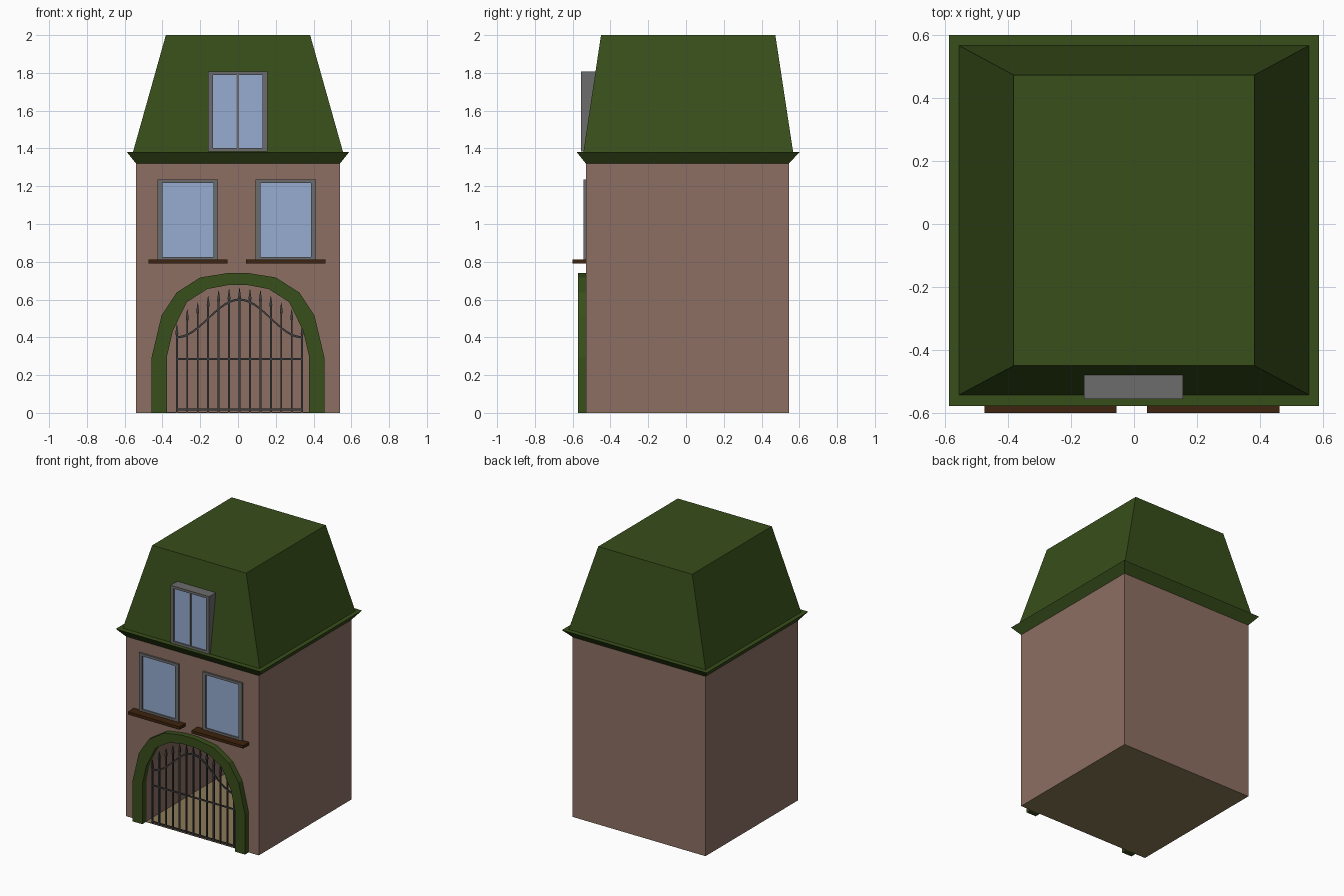
import bpy, bmesh, math

if "Cube" in bpy.data.objects:
    bpy.data.objects.remove(bpy.data.objects["Cube"])


def material(name, rgb):
    # picked 8-bit display colour to linear
    m = bpy.data.materials.new(name)
    m.diffuse_color = [(c / 255 / 12.92 if c < 11 else ((c / 255 + 0.055) / 1.055) ** 2.4)
                       for c in rgb] + [1]
    m.use_nodes = True
    m.node_tree.nodes["Principled BSDF"].inputs["Base Color"].default_value = m.diffuse_color
    return m


WALL = material("wall_brown", (141, 111, 99))
GREEN = material("dark_green", (56, 78, 26))
FLOOR = material("floor_tan", (140, 122, 88))
STONE = material("frame_grey", (108, 108, 108))
GLASS = material("glass_blue", (150, 172, 208))
WOOD = material("sill_wood", (62, 36, 14))
IRON = material("gate_iron", (62, 62, 64))


def finish(name, bm, mat):
    bmesh.ops.recalc_face_normals(bm, faces=bm.faces)
    me = bpy.data.meshes.new(name)
    bm.to_mesh(me)
    bm.free()
    ob = bpy.data.objects.new(name, me)
    bpy.context.collection.objects.link(ob)
    if mat:
        me.materials.append(mat)
    return ob


def loft(bm, rings):
    """Closed skin through rings with equal point counts, capped at both ends."""
    loops = [[bm.verts.new(p) for p in r] for r in rings]
    for a, b in zip(loops, loops[1:]):
        for i in range(len(a)):
            j = (i + 1) % len(a)
            bm.faces.new((a[i], a[j], b[j], b[i]))
    bm.faces.new(loops[0])
    bm.faces.new(loops[-1])


def rect(x0, x1, y0, y1, z):
    return [(x0, y0, z), (x1, y0, z), (x1, y1, z), (x0, y1, z)]


def boxes(name, bounds, mat):
    bm = bmesh.new()
    for x0, x1, y0, y1, z0, z1 in bounds:
        loft(bm, [rect(x0, x1, y0, y1, z0), rect(x0, x1, y0, y1, z1)])
    return finish(name, bm, mat)


def prism(name, profile, y0, y1, mat):
    bm = bmesh.new()
    loft(bm, [[(x, y, z) for x, z in profile] for y in (y0, y1)])
    return finish(name, bm, mat)


def window(name, x0, x1, z0, z1, front, back, glass_y, t, mullion=False):
    bars = [(x0, x0 + t, front, back, z0, z1), (x1 - t, x1, front, back, z0, z1),
            (x0 + t, x1 - t, front, back, z0, z0 + t * 0.7),
            (x0 + t, x1 - t, front, back, z1 - t * 0.7, z1)]
    if mullion:
        c = (x0 + x1) / 2
        bars.append((c - 0.006, c + 0.006, front + 0.002, back, z0 + t * 0.7, z1 - t * 0.7))
    boxes(name + "_frame", bars, STONE)
    boxes(name + "_glass", [(x0 + t, x1 - t, glass_y, back, z0 + t * 0.7, z1 - t * 0.7)], GLASS)


def mirrored(half):
    return half + [(-x, z) for x, z in reversed(half)]


# Arch profiles
outer = mirrored([(0.457, 0), (0.457, 0.295), (0.405, 0.515), (0.325, 0.637), (0.2, 0.717), (0.055, 0.74)])
inner = mirrored([(0.377, 0), (0.377, 0.295), (0.345, 0.435), (0.27, 0.587), (0.162, 0.656), (0.05, 0.677)])

# House body with the arched passage cut into it
boxes("floor", [(-0.54, 0.54, -0.53, 0.545, 0, 0.004)], FLOOR)
body = boxes("house_body", [(-0.54, 0.54, -0.53, 0.545, 0.004, 1.32)], WALL)
cut_profile = [(x, z if z > 0 else -0.1) for x, z in inner]
cutter = prism("passage_cutter", cut_profile, -0.7, 0.53, WALL)
mod = body.modifiers.new("passage", 'BOOLEAN')
mod.operation = 'DIFFERENCE'
mod.solver = 'EXACT'
mod.object = cutter
bpy.context.view_layer.objects.active = body
bpy.ops.object.modifier_apply(modifier=mod.name)
bpy.data.objects.remove(cutter)

# Arch surround
prism("arch_surround", outer + inner[::-1], -0.572, -0.525, GREEN)

# Cornice and mansard roof
bm = bmesh.new()
loft(bm, [rect(-0.54, 0.54, -0.53, 0.545, 1.32), rect(-0.588, 0.588, -0.578, 0.6, 1.38),
          rect(-0.556, 0.556, -0.543, 0.567, 1.381), rect(-0.382, 0.382, -0.45, 0.473, 2.0)])
finish("roof", bm, GREEN)

# Windows and sills
for side, x in (("left", -0.265), ("right", 0.252)):
    window(side + "_window", x - 0.16, x + 0.16, 0.808, 1.235, -0.543, -0.525, -0.534, 0.026)
    boxes(side + "_sill", [(x - 0.21, x + 0.21, -0.6, -0.525, 0.79, 0.811)], WOOD)

# Dormer window in the roof slope
window("dormer", -0.159, 0.155, 1.384, 1.807, -0.556, -0.478, -0.548, 0.026, True)

# Gate bars with pointed tips
Y, CX, STEP = -0.53, 0.008, 0.0553
tips = [0.66, 0.655, 0.648, 0.62, 0.585, 0.55, 0.47]
bm = bmesh.new()
for i in range(-6, 7):
    x, h = CX + i * STEP, tips[abs(i)]
    loft(bm, [rect(x - w, x + w, Y - w, Y + w, z) for w, z in
              ((0.005, 0.004), (0.005, h - 0.06), (0.008, h - 0.05), (0.001, h))])
finish("gate_bars", bm, IRON)

# Gate rails: two straight, one curved
x0, x1 = CX - 6 * STEP, CX + 6 * STEP
boxes("gate_rails", [(x0, x1, Y - 0.004, Y + 0.004, z - 0.005, z + 0.005) for z in (0.018, 0.285)], IRON)
top = [(CX + i * STEP / 2, 0.5 + 0.1 * math.cos(math.pi * i / 12)) for i in range(-12, 13)]
prism("gate_curved_rail", [(x, z + 0.006) for x, z in top] + [(x, z - 0.006) for x, z in reversed(top)],
      Y - 0.004, Y + 0.004, IRON)
